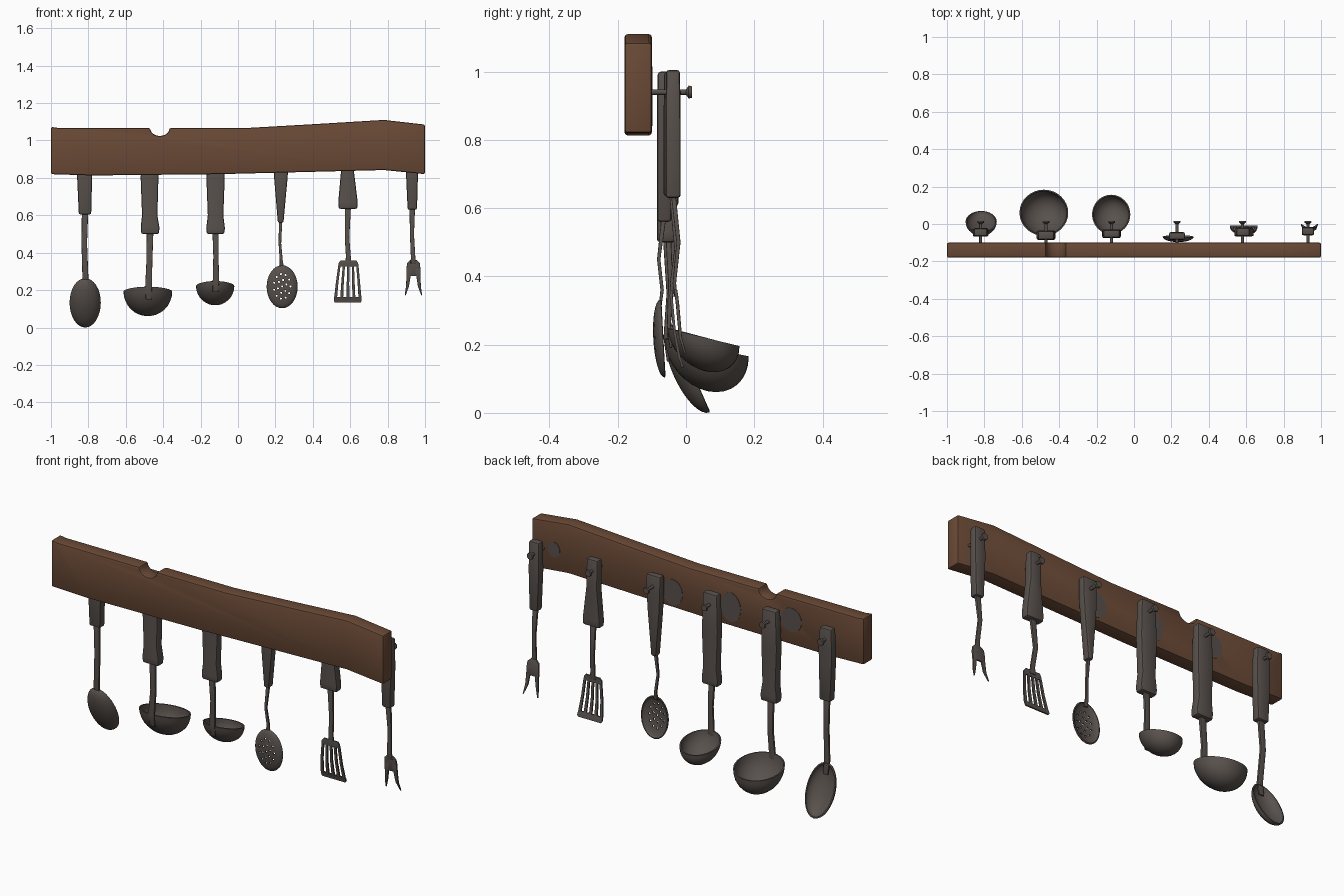
import bpy, bmesh, math
from mathutils import Vector

if "Cube" in bpy.data.objects:
    bpy.data.objects.remove(bpy.data.objects["Cube"])


def material(name, rgb):
    m = bpy.data.materials.new(name)
    m.diffuse_color = (*rgb, 1)
    m.use_nodes = True
    m.node_tree.nodes["Principled BSDF"].inputs["Base Color"].default_value = m.diffuse_color
    return m


WOOD = material("brown wood", (0.145, 0.068, 0.037))
METAL = material("dark grey metal", (0.098, 0.082, 0.073))


def finish(name, bm, mat, bevel=0, segments=2, thick=0, cutter=None, angle=35):
    """Turn a bmesh into a finished object with its modifiers applied."""
    bmesh.ops.recalc_face_normals(bm, faces=bm.faces)
    me = bpy.data.meshes.new(name)
    bm.to_mesh(me)
    bm.free()
    ob = bpy.data.objects.new(name, me)
    bpy.context.collection.objects.link(ob)
    me.materials.append(mat)
    if thick:
        mod = ob.modifiers.new("thickness", 'SOLIDIFY')
        mod.thickness, mod.offset = thick, 0
    if cutter:
        mod = ob.modifiers.new("holes", 'BOOLEAN')
        mod.operation, mod.object, mod.solver = 'DIFFERENCE', cutter, 'EXACT'
    if bevel:
        mod = ob.modifiers.new("bevel", 'BEVEL')
        mod.width, mod.segments = bevel, segments
        mod.limit_method, mod.angle_limit = 'ANGLE', math.radians(40)
    bpy.ops.object.select_all(action='DESELECT')
    ob.select_set(True)
    bpy.context.view_layer.objects.active = ob
    bpy.ops.object.convert(target='MESH')
    bpy.ops.object.shade_smooth_by_angle(angle=math.radians(angle))
    return ob


def loft_into(bm, sections):
    """Box sections (x, y, z, width, depth) joined from top to bottom."""
    rings = []
    for x, y, z, w, d in sections:
        rings.append([bm.verts.new((x + a * w / 2, y + b * d / 2, z))
                      for a, b in ((-1, -1), (1, -1), (1, 1), (-1, 1))])
    for r, s in zip(rings, rings[1:]):
        for i in range(4):
            bm.faces.new((r[i], r[(i + 1) % 4], s[(i + 1) % 4], s[i]))
    bm.faces.new(rings[0])
    bm.faces.new(rings[-1])


def loft(name, sections, bevel=0):
    bm = bmesh.new()
    loft_into(bm, sections)
    return finish(name, bm, METAL, bevel)


def dish(name, centre, rx, along, bulge, thick=0.007, cutter=None, seg=32, rings=8):
    """Half-ellipsoid shell: rim spans rx and along, belly reaches bulge."""
    c, al, bu = Vector(centre), Vector(along), Vector(bulge)
    bm = bmesh.new()
    tip = bm.verts.new(c + bu)
    prev = None
    for k in range(1, rings + 1):
        t = math.pi / 2 * k / rings
        ring = []
        for i in range(seg):
            a = 2 * math.pi * i / seg
            ring.append(bm.verts.new(c + Vector((rx * math.cos(a) * math.sin(t), 0, 0))
                                     + al * math.sin(a) * math.sin(t) + bu * math.cos(t)))
        for i in range(seg):
            j = (i + 1) % seg
            if prev:
                bm.faces.new((prev[i], prev[j], ring[j], ring[i]))
            else:
                bm.faces.new((tip, ring[j], ring[i]))
        prev = ring
    return finish(name, bm, METAL, thick=thick, cutter=cutter)


def rod_into(bm, x, z, y0, y1, r0, r1, seg=12, rz=1.0):
    """Cylinder or cone along y."""
    ends = [[bm.verts.new((x + r * math.cos(2 * math.pi * i / seg), y,
                           z + rz * r * math.sin(2 * math.pi * i / seg))) for i in range(seg)]
            for y, r in ((y0, r0), (y1, r1))]
    for i in range(seg):
        j = (i + 1) % seg
        bm.faces.new((ends[0][i], ends[0][j], ends[1][j], ends[1][i]))
    bm.faces.new(ends[0])
    bm.faces.new(ends[1])


# Wall board: warped outline with a round notch in the top edge
outline = [(-1, .82), (-.78, .813), (-.1, .82), (.3, .83), (.78, .842), (1, .82),
           (1, 1.085), (.78, 1.11), (.4, 1.087), (.05, 1.067)]
outline += [(-.418 + .052 * math.cos(a), 1.067 - .043 * math.sin(a))
            for a in [math.pi * i / 10 for i in range(11)]]
outline += [(-.96, 1.067), (-1, 1.073)]
bm = bmesh.new()
face = bm.faces.new([bm.verts.new((x, -.18, z)) for x, z in outline])
new = bmesh.ops.extrude_face_region(bm, geom=[face])["geom"]
bmesh.ops.translate(bm, vec=(0, .08, 0), verts=[v for v in new if isinstance(v, bmesh.types.BMVert)])
finish("board", bm, WOOD, bevel=.009)

# Worn grey patches on the back of the board
for i, (x, z, rx, rz) in enumerate([(.865, .95, .036, .042), (.15, .91, .06, .07),
                                    (-.2, .922, .06, .08), (-.565, .95, .062, .065)]):
    bm = bmesh.new()
    rod_into(bm, x, z, -.102, -.098, rx, rx, 20, rz / rx)
    finish(f"back_patch_{i + 1}", bm, METAL)

# Pegs with flared caps
for i in range(6):
    x = -.82 + .35 * i
    bm = bmesh.new()
    rod_into(bm, x, .94, -.11, .008, .008, .008)
    rod_into(bm, x, .94, .0, .008, .008, .019)
    rod_into(bm, x, .94, .008, .017, .019, .017)
    finish(f"peg_{i + 1}", bm, METAL)

# Handles: (name, y, depth, [(z, x, width)...])
handles = [
    ("spoon", -.045, .045, [(1.0, -.82, .07), (.9, -.82, .083), (.8, -.82, .08), (.605, -.818, .066)]),
    ("large_ladle", -.06, .05, [(1.0, -.47, .085), (.8, -.473, .095), (.6, -.472, .082), (.535, -.47, .1), (.5, -.47, .095)]),
    ("small_ladle", -.052, .046, [(1.0, -.12, .085), (.8, -.12, .098), (.6, -.12, .083), (.53, -.12, .1), (.5, -.12, .092)]),
    ("skimmer", -.064, .042, [(1.0, .23, .085), (.9, .23, .083), (.8, .229, .072), (.56, .228, .03)]),
    ("spatula", -.043, .046, [(1.0, .583, .068), (.85, .585, .066), (.67, .588, .104), (.635, .588, .1)]),
    ("fork", -.038, .045, [(1.005, .93, .062), (.85, .93, .066), (.63, .932, .05)]),
]
for name, y, d, secs in handles:
    loft(name + "_handle", [(x, y, z, w, d * (.9 if z == secs[0][0] else 1)) for z, x, w in secs], bevel=.009)

# Shafts: thin strips from handle to head
loft("spoon_shaft", [(-.818, -.045, .62, .034, .014), (-.822, -.035, .45, .03, .014),
                     (-.816, -.05, .27, .032, .012), (-.815, -.036, .2, .03, .008)], .003)
loft("large_ladle_shaft", [(-.47, -.06, .52, .036, .016), (-.474, -.05, .35, .032, .014),
                           (-.478, -.06, .22, .036, .012), (-.478, -.052, .15, .03, .008)], .003)
loft("small_ladle_shaft", [(-.12, -.052, .52, .034, .016), (-.118, -.045, .38, .028, .014),
                           (-.118, -.05, .255, .034, .012), (-.12, -.044, .19, .03, .008)], .003)
loft("skimmer_shaft", [(.228, -.064, .58, .018, .014), (.224, -.08, .45, .014, .01),
                       (.231, -.07, .36, .016, .01), (.235, -.076, .31, .024, .008)], .002)
loft("spatula_shaft", [(.588, -.043, .65, .032, .014), (.583, -.028, .48, .024, .012),
                       (.59, -.042, .38, .026, .01), (.59, -.04, .34, .034, .008)], .002)
loft("fork_shaft", [(.932, -.038, .65, .03, .014), (.93, -.022, .5, .022, .012),
                    (.936, -.034, .38, .024, .01), (.938, -.03, .34, .03, .01)], .002)

# Spoon and ladle bowls
dish("spoon_bowl", (-.817, .013, .133), .08, (0, .056, -.128), (0, -.047, -.02))
dish("large_ladle_bowl", (-.482, .06, .192), .127, (0, .12, -.026), (0, .004, -.125))
dish("small_ladle_bowl", (-.122, .051, .222), .099, (0, .102, -.026), (0, .004, -.096))

# Skimmer: shallow dish with rings of round holes
bm = bmesh.new()
for count, r, off in ((1, 0, 0), (6, .5, .3), (11, .95, 0)):
    for i in range(count):
        a = 2 * math.pi * i / count + off
        rod_into(bm, .236 + .047 * r * math.cos(a), .22 + .07 * r * math.sin(a), -.2, 0, .0055, .0055, 8)
cutter = finish("skimmer_hole_cutter", bm, METAL)
cutter.hide_render = True
dish("skimmer_head", (.236, -.067, .218), .08, (0, .006, -.112), (0, -.026, 0), .006, cutter)
bpy.data.objects.remove(cutter)

# Slotted spatula: top plate, five fanned bars and a bottom edge
bm = bmesh.new()
loft_into(bm, [(.59, -.042, .358, .085, .008), (.59, -.044, .345, .104, .008), (.59, -.042, .325, .11, .008)])
loft_into(bm, [(.587, -.019, .162, .146, .008), (.587, -.012, .142, .148, .008), (.587, -.011, .133, .138, .008)])
for i in range(-2, 3):
    loft_into(bm, [(.59 + i * .0243, -.042, .327, .0125, .008), (.588 + i * .029, -.034, .24, .0135, .008),
                   (.587 + i * .0325, -.019, .16, .016, .008)])
finish("spatula_head", bm, METAL)

# Fork: flat shoulder and two spread prongs
loft("fork_head", [(.938, -.031, .362, .032, .01), (.938, -.028, .345, .068, .01),
                   (.938, -.024, .31, .076, .01), (.938, -.021, .275, .06, .01)], .002)
for side, s in (("left", -1), ("right", 1)):
    loft(f"fork_{side}_prong", [(.938 + s * .022, -.025, .32, .03, .01), (.938 + s * .026, -.021, .275, .022, .01),
                                (.938 + s * .032, -.016, .22, .016, .009), (.938 + s * .044, -.002, .172, .005, .006)], .002)
